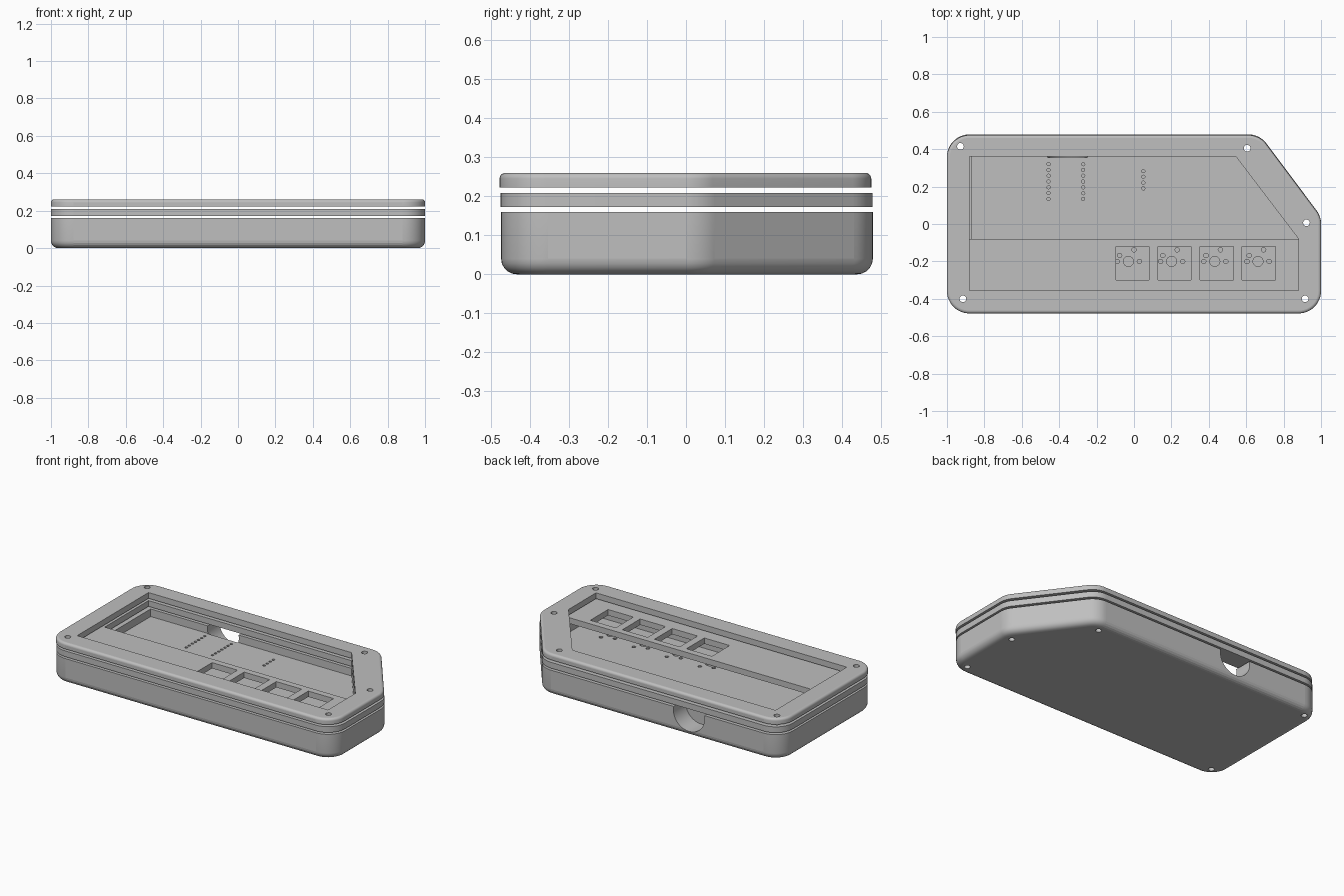
import bpy, bmesh, math
from mathutils import Vector, Matrix

if "Cube" in bpy.data.objects:
    bpy.data.objects.remove(bpy.data.objects["Cube"], do_unlink=True)

grey = bpy.data.materials.new("plain_grey")
grey.use_nodes = True
grey.diffuse_color = (0.52, 0.52, 0.52, 1)
grey.node_tree.nodes["Principled BSDF"].inputs["Base Color"].default_value = grey.diffuse_color

# Shared case footprint with one chamfered corner, counter-clockwise
CORNERS = [(-1, -0.475), (1, -0.475), (1, 0.04), (0.672, 0.478), (-1, 0.478)]
RADIUS = 0.12
ARC = 12


def outline(inset):
    """Rounded footprint, shrunk by inset."""
    pts, n = [], len(CORNERS)
    for i, c in enumerate(CORNERS):
        p = Vector(c)
        a = (p - Vector(CORNERS[i - 1])).normalized()
        b = (Vector(CORNERS[(i + 1) % n]) - p).normalized()
        turn = math.atan2(a.x * b.y - a.y * b.x, a.dot(b))
        na = Vector((a.y, -a.x))
        centre = p - a * RADIUS * math.tan(turn / 2) - na * RADIUS
        start = math.atan2(na.y, na.x)
        for k in range(ARC + 1):
            t = start + turn * k / ARC
            pts.append(centre + Vector((math.cos(t), math.sin(t))) * (RADIUS - inset))
    return pts


def add_loft(bm, rings):
    """Closed solid through rings given as (points, z), bottom to top."""
    loops = [[bm.verts.new((p[0], p[1], z)) for p in pts] for pts, z in rings]
    n = len(loops[0])
    bm.faces.new(loops[0][::-1])
    bm.faces.new(loops[-1])
    for lo, hi in zip(loops, loops[1:]):
        for i in range(n):
            j = (i + 1) % n
            bm.faces.new((lo[i], lo[j], hi[j], hi[i]))


def add_hole(bm, x, y, r, z0, z1, sides=16):
    pts = [(x + r * math.cos(math.tau * k / sides), y + r * math.sin(math.tau * k / sides))
           for k in range(sides)]
    add_loft(bm, [(pts, z0), (pts, z1)])


def make_object(name, bm):
    bmesh.ops.recalc_face_normals(bm, faces=bm.faces[:])
    mesh = bpy.data.meshes.new(name)
    bm.to_mesh(mesh)
    bm.free()
    mesh.materials.append(grey)
    obj = bpy.data.objects.new(name, mesh)
    bpy.context.collection.objects.link(obj)
    return obj


def layer(name, rings, shift):
    bm = bmesh.new()
    add_loft(bm, [([p + Vector((0, shift)) for p in outline(d)], z) for d, z in rings])
    return make_object(name, bm)


def cut(obj, bm):
    cutter = make_object("cutter", bm)
    cutter.hide_render = True
    mod = obj.modifiers.new("cut", "BOOLEAN")
    mod.operation = "DIFFERENCE"
    mod.solver = "EXACT"
    mod.object = cutter
    bpy.context.view_layer.objects.active = obj
    bpy.ops.object.modifier_apply(modifier=mod.name)
    bpy.data.objects.remove(cutter, do_unlink=True)


def cut_prism(obj, pts, z0, z1):
    bm = bmesh.new()
    add_loft(bm, [(pts, z0), (pts, z1)])
    cut(obj, bm)


def fillet(r, z, sign, steps=5):
    """Rings of a rounded edge at height z; sign 1 = bottom edge, -1 = top edge."""
    rings = []
    for k in range(steps + 1):
        t = math.pi / 2 * k / steps
        rings.append((r * (1 - math.sin(t)), z + sign * r * (1 - math.cos(t))))
    return rings if sign > 0 else rings[::-1]


# The three stacked layers
tray = layer("lower_tray", fillet(0.04, 0, 1) + [(0, 0.16)], 0.001)
plate = layer("switch_plate", [(0, 0.172), (0, 0.209)], 0)
frame = layer("top_frame", [(0, 0.223)] + fillet(0.015, 0.26, -1), -0.003)

# Main openings
back = [(0.88, -0.08), (0.545, 0.36)]
cut_prism(tray, [(-0.865, -0.355), (0.88, -0.355)] + back + [(-0.865, 0.36)], 0.112, 0.3)
cut_prism(plate, [(-0.88, -0.08)] + back + [(-0.88, 0.36)], 0.1, 0.3)
cut_prism(frame, [(-0.88, -0.355), (0.88, -0.355)] + back + [(-0.88, 0.36)], 0.1, 0.4)

# Square switch openings in the plate
bm = bmesh.new()
for i in range(4):
    x, y, h = -0.008 + 0.225 * i, -0.21, 0.089
    square = [(x - h, y - h), (x + h, y - h), (x + h, y + h), (x - h, y + h)]
    add_loft(bm, [(square, 0.1), (square, 0.3)])
cut(plate, bm)

# Switch sockets and pin rows in the tray floor
bm = bmesh.new()
for i in range(4):
    x, y = -0.03 + 0.231 * i, -0.2
    add_hole(bm, x, y, 0.027, 0.08, 0.13)
    for dx, dy in [(0.03, 0.062), (-0.047, 0.032), (-0.059, 0), (0.059, 0)]:
        add_hole(bm, x + dx, y + dy, 0.012, 0.08, 0.13, 10)
for x, top, count in [(-0.457, 0.32, 7), (-0.272, 0.32, 7), (0.05, 0.283, 4)]:
    for k in range(count):
        add_hole(bm, x, top - 0.031 * k, 0.009, 0.08, 0.13, 8)
cut(tray, bm)

# Round cable port in the back wall
bm = bmesh.new()
place = Matrix.Translation((-0.356, 0.478, 0.14)) @ Matrix.Rotation(math.pi / 2, 4, "X")
bmesh.ops.create_cone(bm, cap_ends=True, segments=40, radius1=0.11, radius2=0.11,
                      depth=0.244, matrix=place)
cut(tray, bm)

# Screw holes through every layer, then shading
for obj in (tray, plate, frame):
    bm = bmesh.new()
    for x, y in [(-0.928, 0.415), (0.605, 0.405), (0.922, 0.006), (0.915, -0.4), (-0.915, -0.4)]:
        add_hole(bm, x, y, 0.018, -0.1, 0.4)
    cut(obj, bm)
    bpy.ops.object.select_all(action="DESELECT")
    obj.select_set(True)
    bpy.context.view_layer.objects.active = obj
    bpy.ops.object.shade_smooth_by_angle(angle=math.radians(30))
    for face in obj.data.polygons:
        if abs(face.normal.z) > 0.999 or face.area > 0.015:
            face.use_smooth = False
